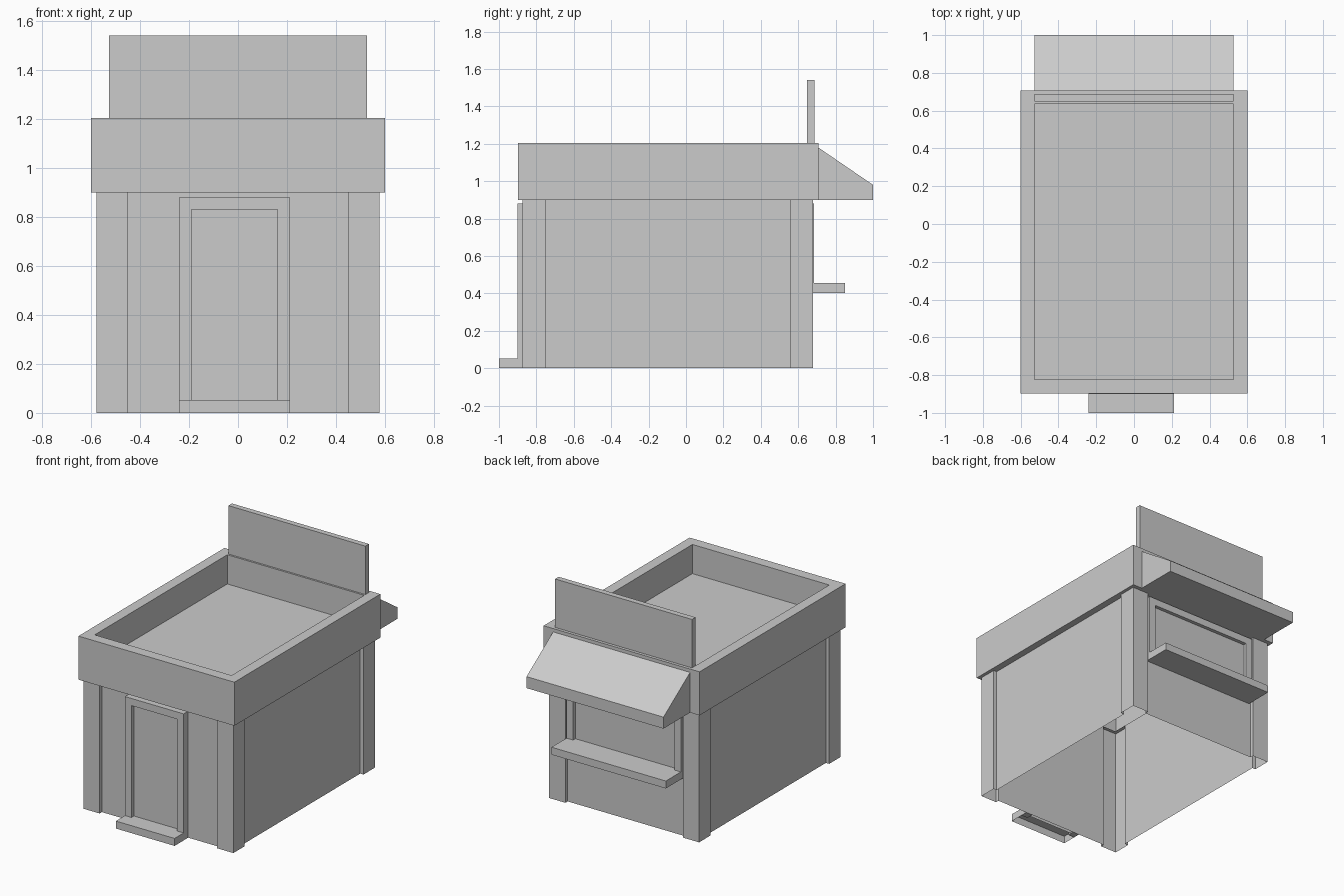
import bpy
import bmesh

cube = bpy.data.objects.get("Cube")
if cube:
    bpy.data.objects.remove(cube, do_unlink=True)

grey = bpy.data.materials.new("plain_grey")
grey.use_nodes = True
colour = (0.6, 0.6, 0.6, 1)
grey.diffuse_color = colour
grey.node_tree.nodes["Principled BSDF"].inputs["Base Color"].default_value = colour


def finish(name, bm):
    mesh = bpy.data.meshes.new(name)
    bm.to_mesh(mesh)
    bm.free()
    mesh.materials.append(grey)
    obj = bpy.data.objects.new(name, mesh)
    bpy.context.collection.objects.link(obj)
    return obj


def prism(name, outline, axis, a, b, caps=(True, True)):
    """Extrude a 2D outline along an axis from a to b."""
    bm = bmesh.new()
    rings = []
    for d in (a, b):
        ring = []
        for p in outline:
            co = list(p)
            co.insert(axis, d)
            ring.append(bm.verts.new(co))
        rings.append(ring)
    n = len(outline)
    for i in range(n):
        j = (i + 1) % n
        bm.faces.new((rings[0][i], rings[0][j], rings[1][j], rings[1][i]))
    for ring, cap in zip(rings, caps):
        if cap:
            bm.faces.new(ring)
    bmesh.ops.recalc_face_normals(bm, faces=bm.faces)
    return finish(name, bm)


def rect(x0, x1, y0, y1):
    return [(x0, y0), (x1, y0), (x1, y1), (x0, y1)]


def box(name, x, y, z, caps=(True, True)):
    return prism(name, rect(*x, *y), 2, *z, caps)


def frame(name, x0, x1, z0, z1, t, back, front):
    """Upside-down U of thickness t around an opening."""
    outline = [(x0, z0), (x0, z1), (x1, z1), (x1, z0),
               (x1 - t, z0), (x1 - t, z1 - t), (x0 + t, z1 - t), (x0 + t, z0)]
    return prism(name, outline, 1, back, front)


# Walls with raised corner posts, open underneath
HX, Y0, Y1 = 0.577, -0.875, 0.68
POST, INSET = 0.125, 0.025
plan = []
for cx, cy, sx, sy in ((HX, Y1, 1, 1), (-HX, Y1, -1, 1), (-HX, Y0, -1, -1), (HX, Y0, 1, -1)):
    side = [(cx - sx * INSET, cy - sy * POST), (cx, cy - sy * POST)]
    face = [(cx - sx * POST, cy), (cx - sx * POST, cy - sy * INSET)]
    corner = side + [(cx, cy)] + face
    plan += corner if sx * sy > 0 else corner[::-1]
prism("walls_and_corner_posts", plan, 2, 0, 0.9, (False, False))

# Parapet with a sunken roof: loops swept from the underside up and in
bm = bmesh.new()
loops = [(0.552, -0.85, 0.655, 0.9), (0.6, -0.897, 0.708, 0.9), (0.6, -0.897, 0.708, 1.203),
         (0.527, -0.823, 0.635, 1.203), (0.527, -0.823, 0.635, 1.0)]
rings = [[bm.verts.new((*p, z)) for p in rect(-x, x, y0, y1)] for x, y0, y1, z in loops]
for low, high in zip(rings, rings[1:]):
    for i in range(4):
        j = (i + 1) % 4
        bm.faces.new((low[i], low[j], high[j], high[i]))
bm.faces.new(rings[-1])
finish("parapet_and_roof", bm)

# Blank sign board on the back edge
box("sign_board", (-0.527, 0.527), (0.648, 0.687), (1.203, 1.54))

# Sloping awning over the serving window
prism("awning", [(0.7, 0.9), (1.0, 0.9), (1.0, 0.98), (0.7, 1.185)], 0, -0.527, 0.527)

# Serving window
frame("window_frame", -0.44, 0.44, 0.43, 0.88, 0.05, 0.655, 0.685)
box("window_panel", (-0.4, 0.4), (0.655, 0.66), (0.43, 0.84))
box("window_shelf", (-0.44, 0.44), (0.655, 0.85), (0.403, 0.455))

# Front door
frame("door_frame", -0.24, 0.212, 0, 0.88, 0.05, -0.85, -0.9)
box("door_panel", (-0.2, 0.17), (-0.872, -0.85), (0.0, 0.84), (False, True))
box("door_step", (-0.24, 0.212), (-1.0, -0.873), (0, 0.052), (False, True))
